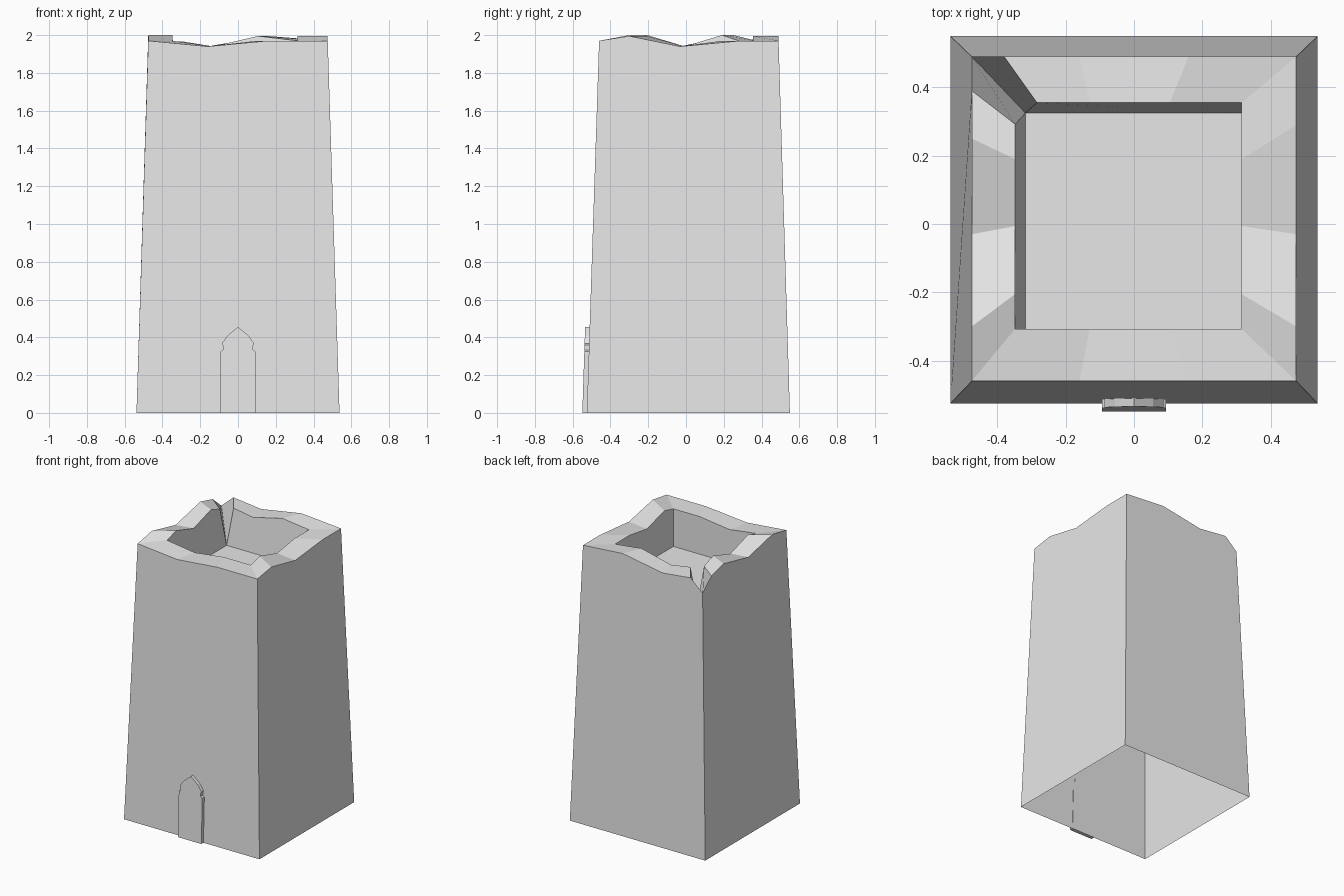
import bpy, bmesh

cube = bpy.data.objects.get("Cube")
if cube:
    bpy.data.objects.remove(cube, do_unlink=True)

stone = bpy.data.materials.new("pale_grey_stone")
stone.use_nodes = True
stone.diffuse_color = (0.8, 0.8, 0.8, 1)
stone.node_tree.nodes["Principled BSDF"].inputs["Base Color"].default_value = stone.diffuse_color


def add_object(name, bm):
    bmesh.ops.recalc_face_normals(bm, faces=bm.faces)
    mesh = bpy.data.meshes.new(name)
    bm.to_mesh(mesh)
    bm.free()
    mesh.materials.append(stone)
    obj = bpy.data.objects.new(name, mesh)
    bpy.context.collection.objects.link(obj)
    return obj


# Tower extents: foot, outer rim, inner rim, sunken floor
FOOT, FRONT, BACK = 0.5375, -0.525, 0.55
RIM, RIM_F, RIM_B = 0.475, -0.46, 0.49
IN_L, IN_R, IN_F, IN_B = -0.348, 0.315, -0.307, 0.355
FLOOR_L, FLOOR_B, FLOOR_Z = -0.318, 0.325, 1.70

# Broken rim, one list per side: (position on outer edge, on inner edge, height)
front_side = [(-0.16, -0.13, 1.94), (0.16, 0.105, 1.97)]
right_side = [(-0.30, -0.205, 1.995), (-0.03, -0.006, 1.94), (0.29, 0.19, 1.97)]
back_side = [(0.16, 0.105, 1.995), (-0.16, -0.13, 1.94), (-0.38, -0.284, 1.965)]
left_side = [(0.39, 0.292, 1.965), (0.25, 0.19, 2.0), (-0.03, -0.006, 1.94), (-0.30, -0.205, 2.0)]

bm = bmesh.new()
foot = [bm.verts.new((x, y, 0)) for x, y in
        ((-FOOT, FRONT), (FOOT, FRONT), (FOOT, BACK), (-FOOT, BACK))]
floor = [bm.verts.new((x, y, FLOOR_Z)) for x, y in
         ((FLOOR_L, IN_F), (IN_R, IN_F), (IN_R, FLOOR_B), (FLOOR_L, FLOOR_B))]

# Corners; the back one on the right hand of the tower's rear notch drops to the floor
outer_corner = [bm.verts.new(p) for p in
                ((-RIM, RIM_F, 1.97), (RIM, RIM_F, 1.97), (RIM, RIM_B, 1.97), (-RIM, RIM_B, 1.88))]
inner_corner = [bm.verts.new(p) for p in
                ((IN_L, IN_F, 1.97), (IN_R, IN_F, 1.97), (IN_R, IN_B, 1.97))] + [floor[3]]

sides = [
    (front_side, lambda t: (t, RIM_F), lambda t: (t, IN_F)),
    (right_side, lambda t: (RIM, t), lambda t: (IN_R, t)),
    (back_side, lambda t: (t, RIM_B), lambda t: (t, IN_B)),
    (left_side, lambda t: (-RIM, t), lambda t: (IN_L, t)),
]
for i, (points, outer_at, inner_at) in enumerate(sides):
    j = (i + 1) % 4
    outer = [outer_corner[i]] + [bm.verts.new((*outer_at(o), z)) for o, _, z in points] + [outer_corner[j]]
    inner = [inner_corner[i]] + [bm.verts.new((*inner_at(n), z)) for _, n, z in points] + [inner_corner[j]]
    # rim top
    for k in range(len(outer) - 1):
        bm.faces.new((outer[k], outer[k + 1], inner[k + 1], inner[k]))
    # outside wall and inside wall
    bm.faces.new([foot[i], foot[j]] + outer[::-1])
    bm.faces.new(list(dict.fromkeys([floor[j], floor[i]] + inner)))
bm.faces.new(floor)
add_object("tower", bm)

# Pointed door slab, leaning with the front wall
half = [(0.093, 0), (0.093, 0.325), (0.08, 0.333), (0.08, 0.355),
        (0.086, 0.367), (0.055, 0.41)]
outline = half + [(0, 0.455)] + [(-x, z) for x, z in reversed(half)]
lean = (RIM_F - FRONT) / 1.97
bm = bmesh.new()
face_ring, back_ring = [
    [bm.verts.new((x, FRONT + lean * z + depth, z)) for x, z in outline]
    for depth in (-0.024, 0.003)]
bm.faces.new(face_ring)
bm.faces.new(back_ring[::-1])
for k in range(len(outline)):
    n = (k + 1) % len(outline)
    bm.faces.new((face_ring[k], face_ring[n], back_ring[n], back_ring[k]))
add_object("door", bm)
